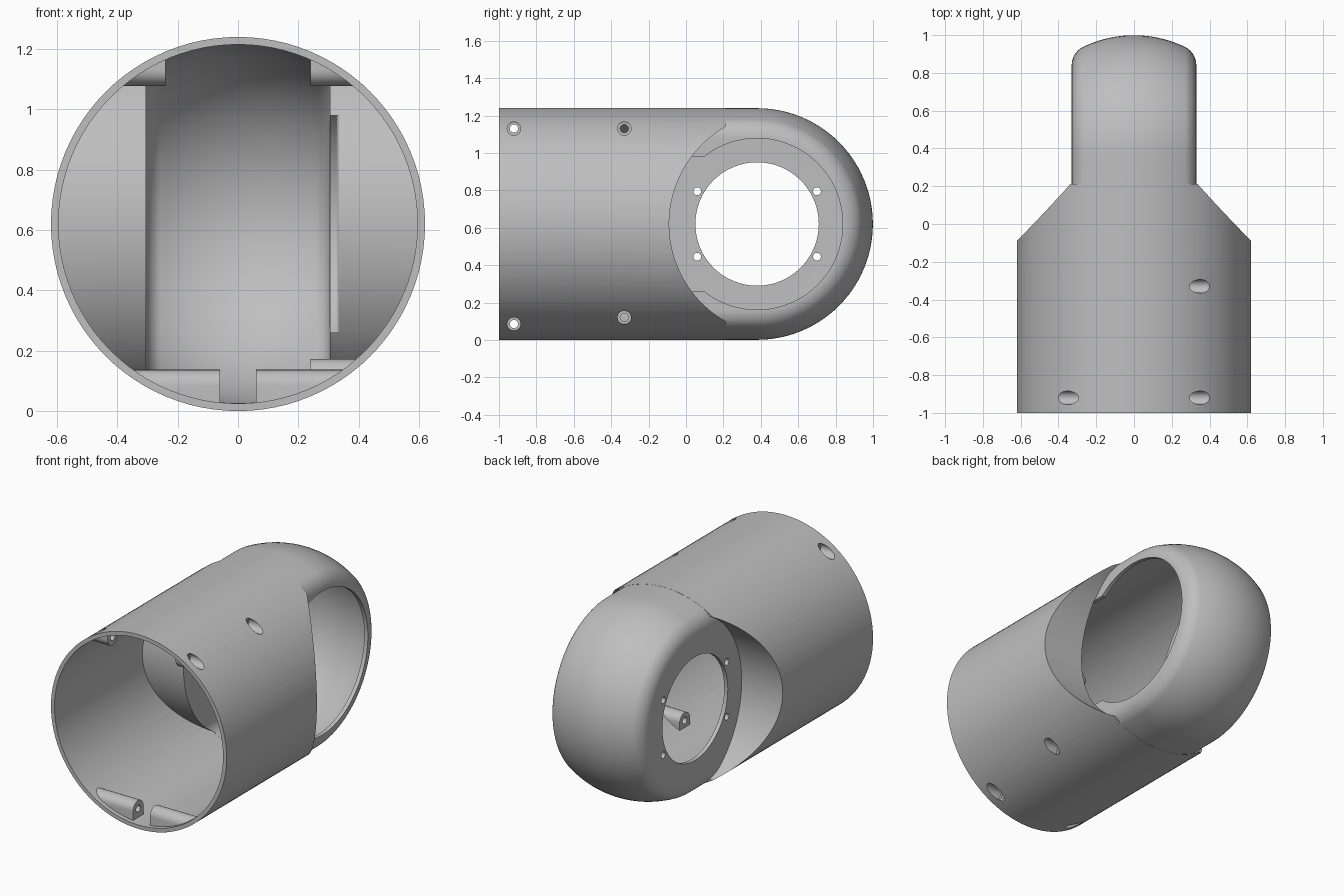
import bpy, bmesh
from math import sin, cos, pi, sqrt, atan2

cube = bpy.data.objects.get("Cube")
if cube:
    bpy.data.objects.remove(cube, do_unlink=True)

R = 0.62          # tube radius, also the height of its axis
PIVOT = 0.38      # y of the joint axis
FACE = 0.33       # half width of the joint head
FLAT = 0.46       # radius of the flat joint face
WALL = 0.025

grey = bpy.data.materials.new("plain_grey")
grey.use_nodes = True
grey.diffuse_color = (0.52, 0.52, 0.52, 1)
grey.node_tree.nodes["Principled BSDF"].inputs["Base Color"].default_value = grey.diffuse_color


def loft(name, loops):
    """Closed solid through equal-length loops of points."""
    bm = bmesh.new()
    rings = [[bm.verts.new(p) for p in loop] for loop in loops]
    n = len(rings[0])
    for a, b in zip(rings, rings[1:]):
        for i in range(n):
            j = (i + 1) % n
            bm.faces.new((a[i], a[j], b[j], b[i]))
    bm.faces.new(rings[0])
    bm.faces.new(rings[-1])
    bmesh.ops.recalc_face_normals(bm, faces=bm.faces)
    mesh = bpy.data.meshes.new(name)
    bm.to_mesh(mesh)
    bm.free()
    mesh.materials.append(grey)
    obj = bpy.data.objects.new(name, mesh)
    bpy.context.collection.objects.link(obj)
    return obj


def prism(name, outline, x0, x1):
    """Extrude a (y, z) outline along x; z is measured from the axis."""
    return loft(name, [[(x, y, R + z) for y, z in outline] for x in (x0, x1)])


def disc(y, z, r, n=32):
    return [(y + r * cos(2 * pi * i / n), z + r * sin(2 * pi * i / n)) for i in range(n)]


def tube(name, r, y0, y1):
    return loft(name, [[(x, y, R + z) for x, z in disc(0, 0, r, 96)] for y in (y0, y1)])


def combine(target, tool, operation):
    """Apply a boolean and discard the tool."""
    mod = target.modifiers.new("combine", "BOOLEAN")
    mod.operation = operation
    mod.solver = "EXACT"
    mod.object = tool
    bpy.context.view_layer.objects.active = target
    bpy.ops.object.modifier_apply(modifier=mod.name)
    bpy.data.objects.remove(tool, do_unlink=True)


def head(name, inset):
    """Rounded joint head: ball end with flat sides and filleted rims."""
    ball = R - inset - 0.0008
    fillet = 0.11 - inset
    cx = FACE - 0.11
    tangent = atan2(FLAT, cx)
    half = []
    for i in range(13):
        a = pi / 2 + (tangent - pi / 2) * i / 12
        half.append((ball * cos(a), ball * sin(a)))
    for i in range(1, 11):
        a = tangent * (1 - i / 10)
        half.append((cx + fillet * cos(a), FLAT + fillet * sin(a)))
    profile = [(-x, r) for x, r in reversed(half[1:])] + half
    loops = []
    for x, r in profile:
        arc = [pi / 2 - pi * i / 48 for i in range(49)]
        outline = [(-0.3, r)] + [(PIVOT + r * cos(a), r * sin(a)) for a in arc] + [(-0.3, -r)]
        loops.append([(x, y, R + z) for y, z in outline])
    return loft(name, loops)


def body(name, inset, y0):
    """Tube scooped away in front of the joint, merged with the head."""
    obj = tube(name, R - inset, y0, 0.4)
    rad = 0.6 + inset
    heights = [0.52 * (i / 20 - 1) for i in range(41)]
    scoop = [(0.51 - sqrt(rad * rad - z * z), z) for z in heights]
    end = scoop[0][0]
    outline = [(0.9, -0.7), (end, -0.7)] + scoop + [(end, 0.7), (0.9, 0.7)]
    combine(obj, prism("scoop_cutter", outline, -1, 1), "DIFFERENCE")
    combine(obj, head("head", inset), "UNION")
    return obj


# Hollow arm shell
shell = body("arm_shell", 0, -1)
combine(shell, body("cavity", WALL, -1.1), "DIFFERENCE")

# Joint openings: large on the left, bolted flange on the right
combine(shell, prism("large_opening", disc(PIVOT, 0, 0.458, 80), 0.2, 0.45), "DIFFERENCE")
combine(shell, prism("flange_opening", disc(PIVOT, 0, 0.33, 64), -0.45, -0.2), "DIFFERENCE")
for dy in (-0.32, 0.32):
    for dz in (-0.175, 0.175):
        combine(shell, prism("bolt_hole", disc(PIVOT + dy, dz, 0.021, 20), -0.45, -0.2), "DIFFERENCE")

# Narrow slot beside the large opening
slot = [(-0.16, -0.36), (0.12, -0.36), (0.12, 0.36), (-0.16, 0.36)]
combine(shell, prism("slot", slot, 0.29, 0.333), "DIFFERENCE")

# Screw bosses: side, y, height from axis, inner end
bosses = [(s, -0.92, z, x) for s in (-1, 1) for z, x in ((0.51, 0.24), (-0.535, 0.06))]
bosses += [(1, -0.33, 0.51, 0.24), (1, -0.33, -0.5, 0.24)]
for side, y, z, inner in bosses:
    up = 1 if z > 0 else -1
    r = 0.052
    round_edge = [(y + r * cos(pi * i / 16), z - up * r * sin(pi * i / 16)) for i in range(17)]
    outline = round_edge + [(y - r, up * 0.7), (y + r, up * 0.7)]
    boss = prism("screw_boss", outline, side * inner, side * 0.55)
    combine(boss, tube("boss_limit", R - 0.011, -1.1, 0.3), "INTERSECT")
    combine(shell, boss, "UNION")
for side, y, z, inner in bosses:
    seat = sqrt(R * R - z * z) - 0.07
    combine(shell, prism("counterbore", disc(y, z, 0.036), side * seat, side * 0.7), "DIFFERENCE")
    combine(shell, prism("screw_hole", disc(y, z, 0.022, 20), side * (inner - 0.03), side * 0.7), "DIFFERENCE")

# Smooth shading with crisp edges
bpy.ops.object.select_all(action="DESELECT")
shell.select_set(True)
bpy.context.view_layer.objects.active = shell
bpy.ops.object.shade_smooth_by_angle(angle=pi / 6)
